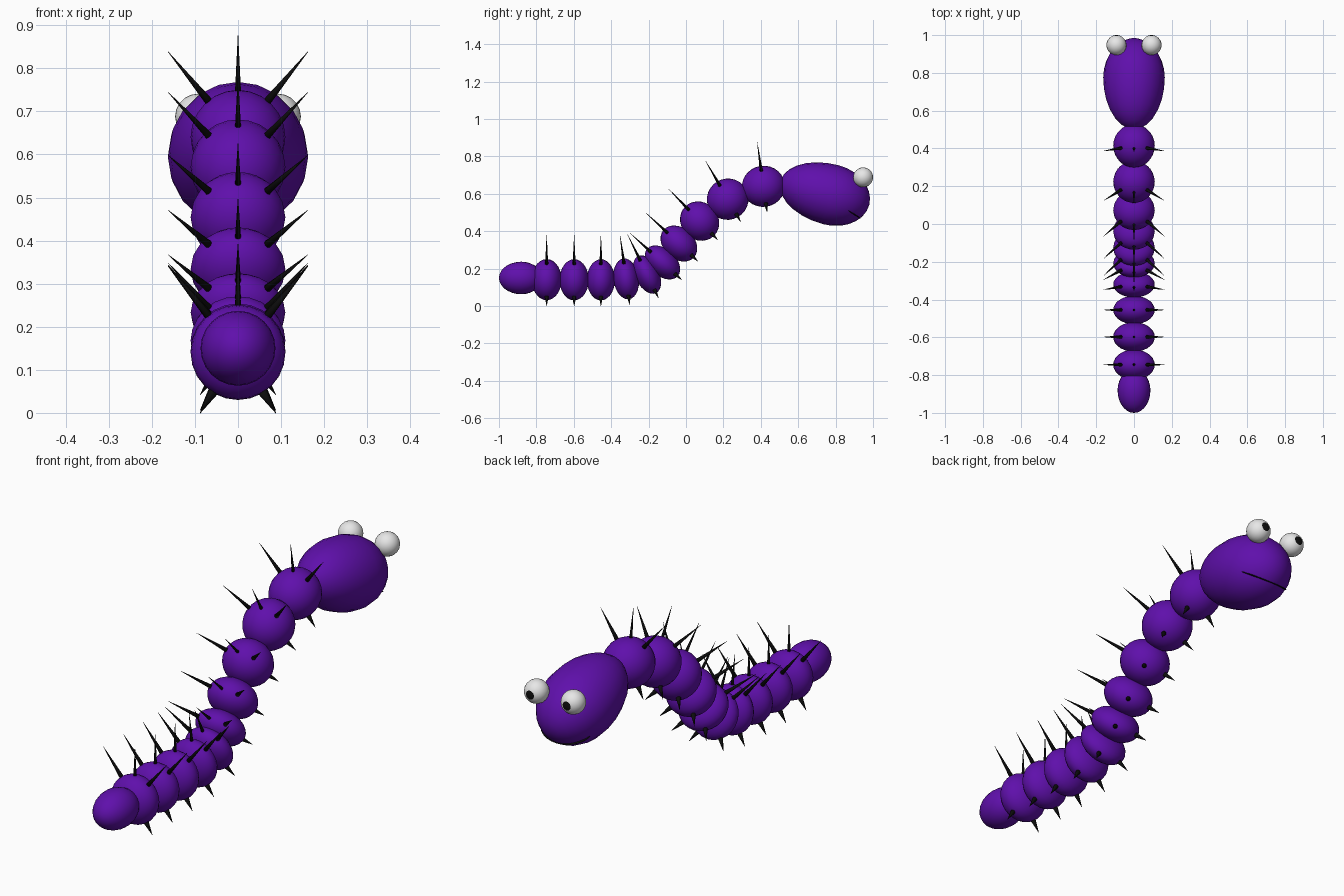
import bpy, bmesh, math
from mathutils import Matrix, Vector

if "Cube" in bpy.data.objects:
    bpy.data.objects.remove(bpy.data.objects["Cube"])


def material(name, rgb):
    m = bpy.data.materials.new(name)
    m.diffuse_color = (*rgb, 1)
    m.use_nodes = True
    m.node_tree.nodes["Principled BSDF"].inputs["Base Color"].default_value = m.diffuse_color
    return m


PURPLE = material("purple skin", (0.115, 0.005, 0.41))
BLACK = material("black", (0.004, 0.004, 0.004))
WHITE = material("eye white", (0.8, 0.8, 0.8))


def finish(name, bm, mats):
    bmesh.ops.recalc_face_normals(bm, faces=bm.faces)
    for f in bm.faces:
        f.smooth = True
    me = bpy.data.meshes.new(name)
    bm.to_mesh(me)
    bm.free()
    for m in mats:
        me.materials.append(m)
    ob = bpy.data.objects.new(name, me)
    bpy.context.collection.objects.link(ob)
    return ob


def frame(x, y, z, tilt=0):
    return Matrix.Translation((x, y, z)) @ Matrix.Rotation(math.radians(tilt), 4, 'X')


def ball(u=24, v=14):
    """Unit sphere with its poles along y."""
    bm = bmesh.new()
    bmesh.ops.create_uvsphere(bm, u_segments=u, v_segments=v, radius=1,
                              matrix=Matrix.Rotation(math.radians(-90), 4, 'X'))
    return bm


def ellipsoid(name, place, size, mat, u=24, v=14, back=None):
    """Ellipsoid; 'back' gives a different length to the -y half (egg)."""
    bm = ball(u, v)
    for p in bm.verts:
        length = back if back and p.co.y < 0 else size[1]
        p.co = place @ Vector((p.co.x * size[0], p.co.y * length, p.co.z * size[2]))
    return finish(name, bm, [mat])


def spikes(name, place):
    """Three long spikes on the back and two stubby feet below."""
    bm = bmesh.new()
    for angle, start, tip, r in [(0, 0.085, 0.24, 0.008),
                                 (39, 0.095, 0.258, 0.01), (-39, 0.095, 0.258, 0.01),
                                 (148, 0.085, 0.166, 0.015), (-148, 0.085, 0.166, 0.015)]:
        m = (place @ Matrix.Rotation(math.radians(angle), 4, 'Y')
             @ Matrix.Translation((0, 0, (start + tip) / 2)))
        bmesh.ops.create_cone(bm, cap_ends=True, segments=8, radius1=r,
                              radius2=0.0005, depth=tip - start, matrix=m)
    return finish(name, bm, [BLACK])


# Body segments: y, z, tilt, half length
SEGMENTS = [(-0.745, 0.141, 0, 0.08), (-0.598, 0.14, 0, 0.078),
            (-0.455, 0.14, 0, 0.075), (-0.32, 0.145, 8, 0.068),
            (-0.208, 0.168, 26, 0.064), (-0.126, 0.233, 48, 0.072),
            (-0.038, 0.334, 47, 0.083), (0.073, 0.454, 44, 0.1),
            (0.223, 0.571, 30, 0.112), (0.414, 0.64, 8, 0.115)]
for i, (y, z, tilt, half) in enumerate(SEGMENTS, 1):
    place = frame(0, y, z, tilt)
    ellipsoid(f"body_segment_{i}", place, (0.11, half, 0.11), PURPLE)
    spikes(f"spikes_{i}", place)

# Tail and egg-shaped head
ellipsoid("tail", frame(0, -0.88, 0.15), (0.087, 0.11, 0.087), PURPLE, back=0.12)
ellipsoid("head", frame(0, 0.775, 0.595, -15), (0.163, 0.212, 0.163), PURPLE,
          u=20, v=14, back=0.28)

# Mouth: thin dark disc just breaking the surface of the head
ellipsoid("mouth", frame(0, 0.86, 0.515, -32), (0.125, 0.088, 0.007), BLACK)

# Eyes with pupils on the forward caps
for side, x in (("left", -0.093), ("right", 0.093)):
    bm = ball(20, 16)
    for f in bm.faces:
        f.material_index = 1 if f.calc_center_median().y > 0.92 else 0
    bm.transform(frame(x, 0.947, 0.688) @ Matrix.Scale(0.053, 4))
    finish(f"{side}_eye", bm, [WHITE, BLACK])
